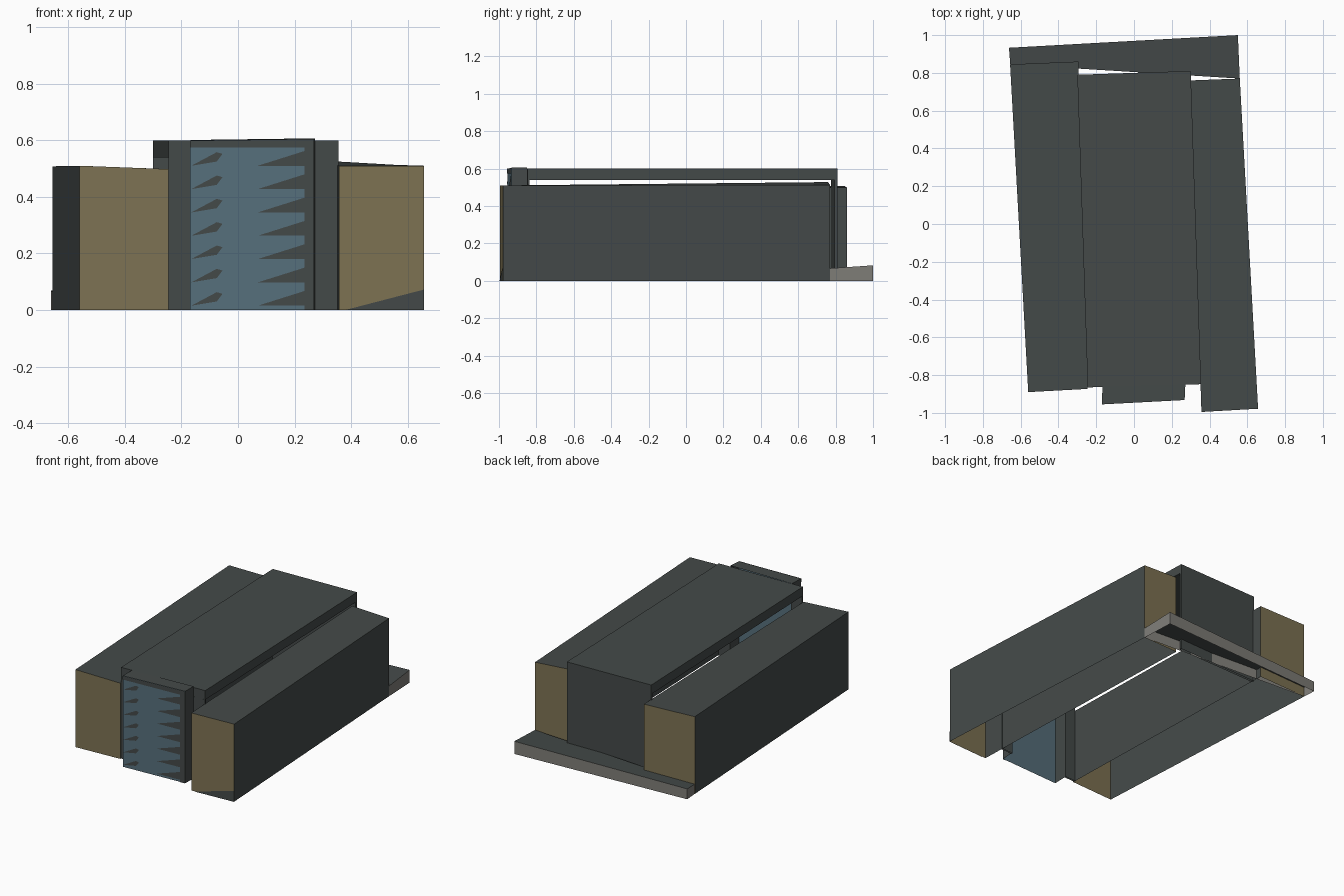
import bpy
import bmesh

if "Cube" in bpy.data.objects:
    bpy.data.objects.remove(bpy.data.objects["Cube"])


def material(name, rgb):
    m = bpy.data.materials.new(name)
    m.diffuse_color = (*rgb, 1)
    m.use_nodes = True
    m.node_tree.nodes["Principled BSDF"].inputs["Base Color"].default_value = m.diffuse_color
    return m


GREY = material("dark_grey", (0.058, 0.068, 0.066))
TAN = material("tan", (0.212, 0.174, 0.088))
BLUE = material("glass_blue", (0.095, 0.163, 0.205))
STONE = material("pale_stone", (0.215, 0.208, 0.19))


def prism(name, corners, base, tops, side_mats, top_mat=GREY, skip=(), bottom=False):
    """Extruded quad; corners run front-left, front-right, back-right, back-left.
    Sides are front, right, back, left; skip lists open sides."""
    bm = bmesh.new()
    low = [bm.verts.new((x, y, base)) for x, y in corners]
    high = [bm.verts.new((x, y, z)) for (x, y), z in zip(corners, tops)]
    mats = list(dict.fromkeys([top_mat, *side_mats]))
    bm.faces.new(high).material_index = mats.index(top_mat)
    for i in range(4):
        if i not in skip:
            j = (i + 1) % 4
            f = bm.faces.new((low[i], low[j], high[j], high[i]))
            f.material_index = mats.index(side_mats[i])
    if bottom:
        bm.faces.new(low[::-1]).material_index = mats.index(top_mat)
    me = bpy.data.meshes.new(name)
    bm.to_mesh(me)
    bm.free()
    for m in mats:
        me.materials.append(m)
    ob = bpy.data.objects.new(name, me)
    bpy.context.collection.objects.link(ob)
    return ob


def panels(name, shapes, plane, mat):
    """Flat shapes given as (x, z) points, laid on a wall where y = plane(x)."""
    bm = bmesh.new()
    for pts in shapes:
        bm.faces.new([bm.verts.new((x, plane(x), z)) for x, z in pts])
    me = bpy.data.meshes.new(name)
    bm.to_mesh(me)
    bm.free()
    me.materials.append(mat)
    ob = bpy.data.objects.new(name, me)
    bpy.context.collection.objects.link(ob)


# Side wings, open underneath, with tan end walls
WING = (TAN, GREY, TAN, GREY)
prism("left_wing", [(-0.56, -0.89), (-0.245, -0.873), (-0.295, 0.86), (-0.656, 0.845)],
      0, (0.51, 0.498, 0.50, 0.508), WING)
prism("right_wing", [(0.357, -0.995), (0.657, -0.978), (0.56, 0.77), (0.30, 0.76)],
      0, (0.51, 0.51, 0.513, 0.528), WING)

# Grey corner at the foot of the right end wall
panels("wall_foot", [[(0.38, 0.0), (0.657, 0.0), (0.657, 0.072)]],
       lambda x: -0.995 + (x - 0.357) * 0.0567 - 0.003, GREY)

# Raised centre roof
ALL_GREY = (GREY,) * 4
prism("centre_roof", [(-0.245, -0.865), (0.355, -0.848), (0.30, 0.81), (-0.30, 0.79)],
      0.54, (0.60,) * 4, ALL_GREY, bottom=True)

# Centre back wall
prism("back_wall", [(-0.30, 0.775), (0.30, 0.795), (0.30, 0.81), (-0.30, 0.79)],
      0, (0.54,) * 4, ALL_GREY)

# Narrow front walls beside the entrance block
prism("left_front_wall", [(-0.245, -0.865), (-0.168, -0.863), (-0.168, -0.853), (-0.245, -0.855)],
      0, (0.54,) * 4, ALL_GREY)
prism("right_front_wall", [(0.268, -0.851), (0.355, -0.848), (0.355, -0.838), (0.268, -0.841)],
      0, (0.54,) * 4, ALL_GREY)

# Projecting entrance block with a glazed front, open at the back
prism("entrance_block", [(-0.17, -0.955), (0.268, -0.932), (0.272, -0.85), (-0.167, -0.862)],
      0, (0.599, 0.605, 0.607, 0.601), (BLUE, GREY, GREY, GREY), skip=(2,))

# Grey surround and repeated wedge shapes on the glazing
shapes = [
    [(0.235, 0), (0.268, 0), (0.268, 0.605), (0.235, 0.605)],
    [(-0.17, 0.575), (0.235, 0.575), (0.235, 0.604), (-0.17, 0.599)],
]
for row in range(7):
    z = 0.015 + row * 0.0825
    shapes.append([(-0.165, z), (-0.075, z + 0.015), (-0.055, z + 0.042), (-0.075, z + 0.048)])
    shapes.append([(0.07, z), (0.235, z), (0.235, z + 0.052)])
panels("glazing_trim", shapes,
       lambda x: -0.955 + (x + 0.17) * 0.0525 - 0.003, GREY)

# Low terrace along the back
prism("terrace", [(-0.655, 0.845), (0.56, 0.77), (0.55, 1.0), (-0.662, 0.933)],
      0, (0.064, 0.067, 0.083, 0.068), (STONE,) * 4)
